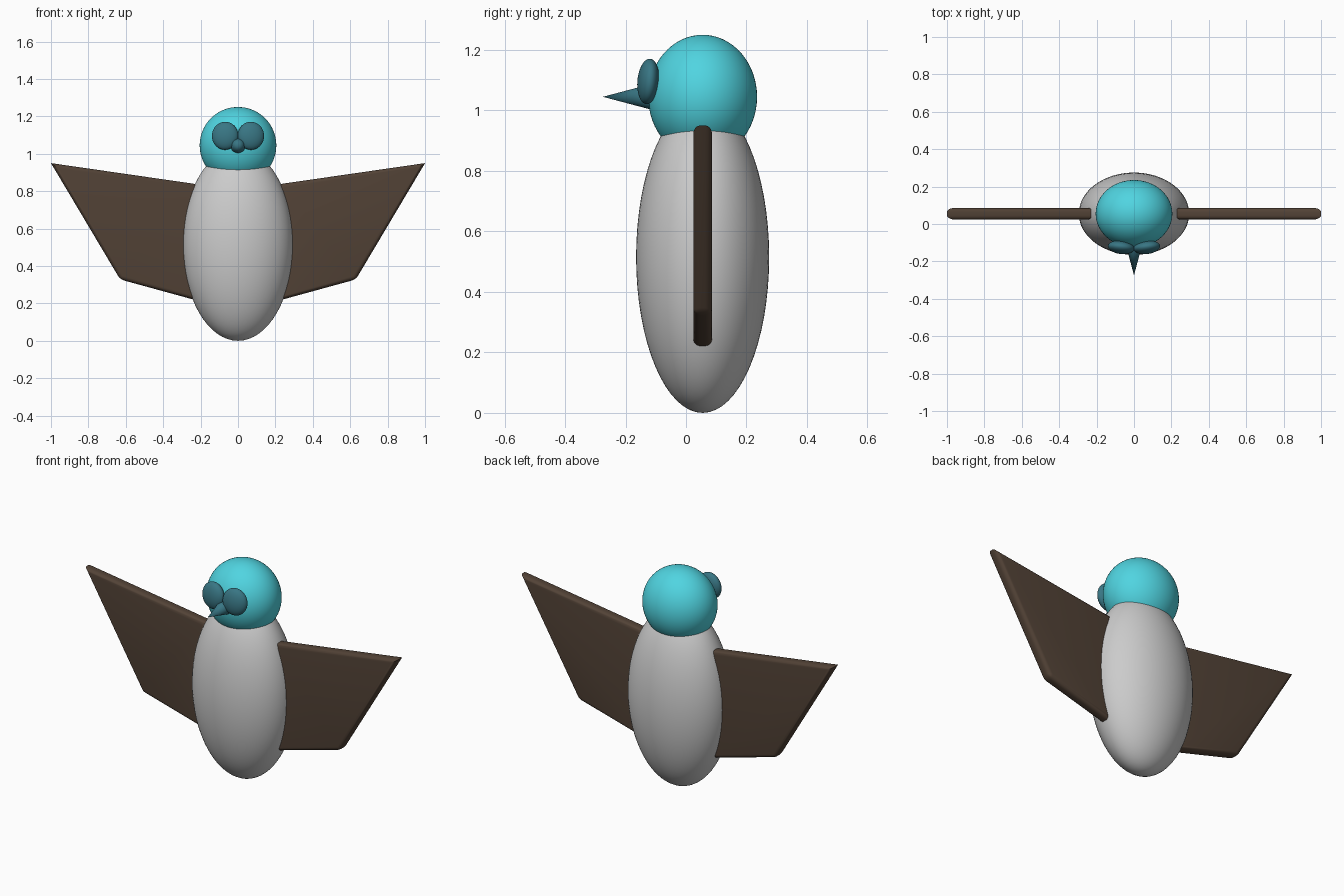
import bpy, bmesh
from math import radians, pi

if "Cube" in bpy.data.objects:
    bpy.data.objects.remove(bpy.data.objects["Cube"])


def material(name, rgb):
    m = bpy.data.materials.new(name)
    m.diffuse_color = (*rgb, 1)
    m.use_nodes = True
    m.node_tree.nodes["Principled BSDF"].inputs["Base Color"].default_value = m.diffuse_color
    return m


cyan = material("cyan", (0.08, 0.66, 0.75))
teal = material("teal", (0.04, 0.18, 0.23))
brown = material("brown", (0.085, 0.055, 0.037))


def finish(obj, name, mat=None, angle=40):
    obj.name = name
    if mat:
        obj.data.materials.append(mat)
    bpy.ops.object.select_all(action='DESELECT')
    obj.select_set(True)
    bpy.context.view_layer.objects.active = obj
    bpy.ops.object.shade_smooth_by_angle(angle=radians(angle))
    return obj


def ellipsoid(name, loc, radii, mat=None, rot=(0, 0, 0)):
    bpy.ops.mesh.primitive_uv_sphere_add(segments=64, ring_count=32, location=loc, rotation=rot)
    obj = bpy.context.object
    obj.scale = radii
    return finish(obj, name, mat)


def wing(name, side):
    # outline in x/z, extruded along y, with rounded rims
    outline = [(0.225, 0.838), (1.0, 0.95), (0.63, 0.328), (0.225, 0.217)]
    y0, y1 = 0.024, 0.086
    bm = bmesh.new()
    front = [bm.verts.new((side * x, y0, z)) for x, z in outline]
    back = [bm.verts.new((side * x, y1, z)) for x, z in outline]
    bm.faces.new(front)
    bm.faces.new(back[::-1])
    n = len(outline)
    for i in range(n):
        j = (i + 1) % n
        bm.faces.new((front[j], front[i], back[i], back[j]))
    bmesh.ops.recalc_face_normals(bm, faces=bm.faces)
    corner = {front[2], back[2]}
    rims = [e for e in bm.edges
            if abs(e.verts[0].co.y - e.verts[1].co.y) < 1e-5 or set(e.verts) == corner]
    bmesh.ops.bevel(bm, geom=rims, offset=0.022, segments=5, profile=0.5,
                    affect='EDGES', clamp_overlap=True)
    mesh = bpy.data.meshes.new(name)
    bm.to_mesh(mesh)
    bm.free()
    obj = bpy.data.objects.new(name, mesh)
    bpy.context.collection.objects.link(obj)
    return finish(obj, name, brown)


# Body and head
ellipsoid("body", (0, 0.055, 0.515), (0.295, 0.22, 0.515))
ellipsoid("head", (0, 0.055, 1.045), (0.205, 0.18, 0.205), cyan)

# Eyes and wings, one per side
for label, s in (("left", -1), ("right", 1)):
    ellipsoid(label + "_eye", (s * 0.069, -0.125, 1.096), (0.071, 0.035, 0.075),
              teal, (radians(-5), 0, s * radians(7)))
    wing(label + "_wing", s)

# Beak, pointing forward
bpy.ops.mesh.primitive_cone_add(vertices=48, radius1=0.041, radius2=0, depth=0.155,
                                location=(0, -0.1975, 1.045), rotation=(pi / 2, 0, 0))
finish(bpy.context.object, "beak", teal)
